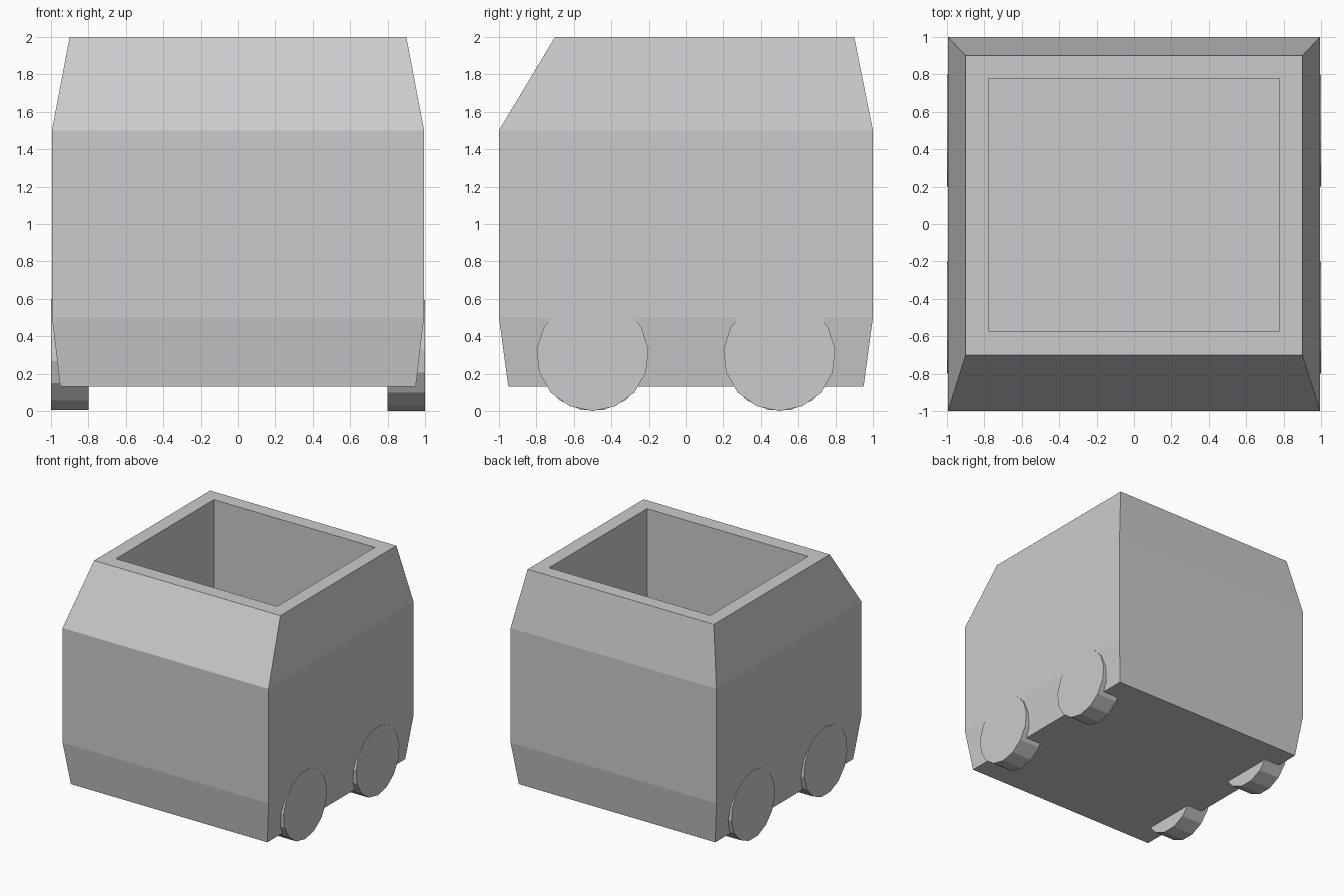
import bpy, bmesh, math
from mathutils import Matrix

if "Cube" in bpy.data.objects:
    bpy.data.objects.remove(bpy.data.objects["Cube"])


def make_object(name, bm):
    bmesh.ops.recalc_face_normals(bm, faces=bm.faces)
    mesh = bpy.data.meshes.new(name)
    bm.to_mesh(mesh)
    bm.free()
    obj = bpy.data.objects.new(name, mesh)
    bpy.context.collection.objects.link(obj)
    return obj


def rect_ring(bm, half_x, y_front, y_back, z):
    corners = [(-half_x, y_front), (half_x, y_front), (half_x, y_back), (-half_x, y_back)]
    return [bm.verts.new((x, y, z)) for x, y in corners]


# Body: outer shell from the underside up, over the rim, down into the open compartment
SECTIONS = [
    (0.95, -0.95, 0.95, 0.13),
    (0.995, -1.0, 1.0, 0.5),
    (0.995, -1.0, 1.0, 1.5),
    (0.90, -0.70, 0.90, 2.0),
    (0.778, -0.572, 0.778, 2.0),
    (0.778, -0.572, 0.778, 0.5),
]
bm = bmesh.new()
rings = [rect_ring(bm, *s) for s in SECTIONS]
for low, high in zip(rings, rings[1:]):
    for i in range(4):
        j = (i + 1) % 4
        bm.faces.new((low[i], low[j], high[j], high[i]))
bm.faces.new(rings[0][::-1])
bm.faces.new(rings[-1])
make_object("body", bm)


# Wheels: 15-sided discs, the right pair rests on a corner and the left pair on a flat
def wheel(name, side, y):
    bm = bmesh.new()
    bmesh.ops.create_cone(bm, cap_ends=True, segments=15, radius1=0.3, radius2=0.3, depth=0.2)
    first = bm.verts[:][0].co
    start = math.atan2(first.y, first.x)
    target = math.radians(-90 if side > 0 else 90)
    bmesh.ops.transform(bm, matrix=Matrix.Rotation(target - start, 4, 'Z'), verts=bm.verts)
    # disc plane (x, y) becomes (y, z), axis along x
    to_side = Matrix(((0, 0, 1, side * 0.9), (1, 0, 0, y), (0, 1, 0, 0.3), (0, 0, 0, 1)))
    bmesh.ops.transform(bm, matrix=to_side, verts=bm.verts)
    make_object(name, bm)


for side, side_name in ((-1, "left"), (1, "right")):
    for y, end_name in ((-0.5, "front"), (0.5, "back")):
        wheel(f"{end_name}_{side_name}_wheel", side, y)
